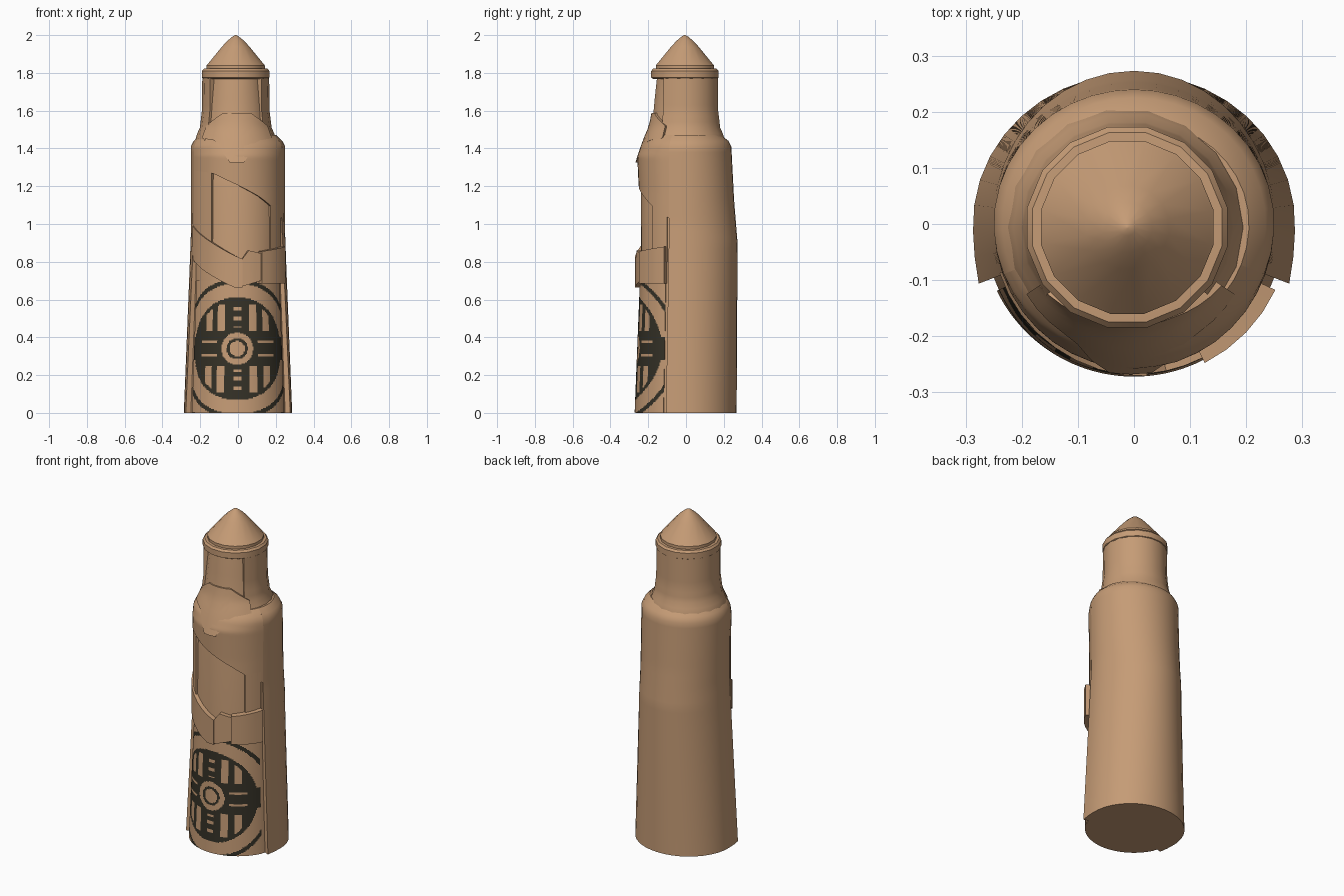
import bpy, bmesh, math
from math import sin, cos, pi, radians, hypot

if "Cube" in bpy.data.objects:
    bpy.data.objects.remove(bpy.data.objects["Cube"])


def material(name, rgb):
    m = bpy.data.materials.new(name)
    m.diffuse_color = (*rgb, 1)
    m.use_nodes = True
    m.node_tree.nodes["Principled BSDF"].inputs["Base Color"].default_value = m.diffuse_color
    return m


TAN = material("tan clay", (0.56, 0.33, 0.18))
DARK = material("dark paint", (0.035, 0.031, 0.02))
HX, HY = -0.012, -0.006          # head axis


def lerp(pts, x):
    """Piecewise linear curve through (x, value) points."""
    if x <= pts[0][0]:
        return pts[0][1]
    for (x0, v0), (x1, v1) in zip(pts, pts[1:]):
        if x <= x1:
            return v0 + (v1 - v0) * (x - x0) / (x1 - x0)
    return pts[-1][1]


def finish(name, bm, angle=32, mats=(TAN,)):
    bmesh.ops.recalc_face_normals(bm, faces=bm.faces)
    for f in bm.faces:
        f.smooth = True
    me = bpy.data.meshes.new(name)
    bm.to_mesh(me)
    bm.free()
    me.set_sharp_from_angle(angle=radians(angle))
    for m in mats:
        me.materials.append(m)
    ob = bpy.data.objects.new(name, me)
    bpy.context.collection.objects.link(ob)
    return ob


def lathe(name, prof, n=16, cx=0, cy=0):
    """Solid of revolution from (radius, z) points."""
    bm = bmesh.new()
    rings = [[bm.verts.new((cx + r * sin(2 * pi * (i + .5) / n),
                            cy - r * cos(2 * pi * (i + .5) / n), z))
              for i in range(n)] for r, z in prof]
    for a, b in zip(rings, rings[1:]):
        for i in range(n):
            j = (i + 1) % n
            bm.faces.new((a[i], a[j], b[j], b[i]))
    bm.faces.new(rings[0])
    bm.faces.new(rings[-1])
    return finish(name, bm)


def shell(name, a0, a1, n, m, zlo, zhi, rad, t, cx=0, cy=0, rule=None):
    """Curved slab round the z axis; angle 0 is the front, + is towards +x."""
    bm = bmesh.new()
    grids = []
    for off in (0, t):
        g = []
        for i in range(n + 1):
            d = a0 + (a1 - a0) * i / n
            a = radians(d)
            lo, hi = zlo(d), zhi(d)
            col = []
            for k in range(m + 1):
                z = lo + (hi - lo) * k / m
                r = rad(d, z) - off
                col.append(bm.verts.new((cx + r * sin(a), cy - r * cos(a), z)))
            g.append(col)
        grids.append(g)
    o, q = grids
    for g in grids:
        for i in range(n):
            for k in range(m):
                f = bm.faces.new((g[i][k], g[i + 1][k], g[i + 1][k + 1], g[i][k + 1]))
                if rule and g is o:
                    d = a0 + (a1 - a0) * (i + .5) / n
                    f.material_index = int(rule(d, f.calc_center_median().z))
    for i in range(n):
        for k in (0, m):
            bm.faces.new((o[i][k], o[i + 1][k], q[i + 1][k], q[i][k]))
    for k in range(m):
        for i in (0, n):
            bm.faces.new((o[i][k], o[i][k + 1], q[i][k + 1], q[i][k]))
    return finish(name, bm, mats=(TAN, DARK) if rule else (TAN,))


def const(v):
    return lambda *_: v


def curve(*pts):
    return lambda d: lerp(pts, d)


# tunic: the inner body
CORE = [(0, .268), (.7, .24), (1.2, .238), (1.42, .215), (1.48, .17)]
lathe("tunic", [(r, z) for z, r in CORE], 48)

# cloak: wraps sides and back, and crosses the chest diagonally
SIDE = [(0, .287), (.8, .255), (1.0, .248), (1.41, .25), (1.44, .235), (1.47, .205)]
FRONT = [(0, .36), (.8, .28), (1.02, .25), (1.18, .25), (1.36, .258), (1.42, .235), (1.47, .2)]
BACK = [(0, .268), (.9, .273), (1.12, .255), (1.41, .24), (1.44, .225), (1.47, .185)]


def cloak_r(d, z):
    c = cos(radians(d))
    return lerp(SIDE, z) * (1 - c * c) + lerp(FRONT if c > 0 else BACK, z) * c * c


shell("cloak_back", 69, 291, 24, 49, const(0), const(1.47), cloak_r, .04)
shell("cloak_chest", -69, 69, 16, 24,
      curve((-69, 1.285), (-32, 1.27), (0, 1.205), (25, 1.15), (50, 1.08), (69, 1.03)),
      const(1.47), cloak_r, .04)

# sleeves hanging beside the chest
shell("left_sleeve", -69, -34, 4, 1, const(.8), const(1.29), const(.25), .03)
shell("right_sleeve", 44, 66, 3, 1, const(.8), const(1.1), const(.249), .03)

# forearm, hand and cuff across the waist
shell("forearm", -70, 5, 8, 2,
      curve((-70, .815), (-45, .755), (-5, .665), (5, .665)),
      curve((-70, .99), (-40, .92), (-5, .835), (5, .815)),
      lambda d, z: lerp([(-70, .255), (-30, .262), (5, .272)], d), .04)
shell("hand", 5, 27, 3, 2, curve((5, .67), (27, .7)), curve((5, .815), (12, .86), (27, .845)),
      const(.268), .04)
shell("cuff", 27, 65, 4, 2, const(.685), curve((27, .855), (65, .88)), const(.278), .05)


# painted round ornament on the lower front
def ornament(d, z):
    s, v = abs(radians(d + 1)) * .255, z - .34
    h, r = abs(v), hypot(s, v)
    if r > .345:
        return r < .368
    if r > .272:
        return h < .06 and s < .29
    if r < .085:
        return .04 < r < .056
    if .09 < h < .23 and r < .252 and min(abs(s - .085), abs(s - .16)) < .021:
        return False
    if abs(h - .035) < .007 and .11 < s < .21:
        return False
    if s < .022 and .11 < h < .24 and h % .05 < .02:
        return False
    return True


shell("front_ornament", -64, 64, 96, 110, const(0.001), const(.7),
      lambda d, z: lerp(CORE, z) + .004, .007, rule=ornament)

# face, hood and beard
lathe("face", [(.2, 1.4), (.172, 1.56), (.163, 1.66), (.15, 1.78)], 16, HX, HY)
HOOD = [(1.42, .22), (1.47, .208), (1.51, .19), (1.6, .179), (1.78, .177)]
shell("hood", 50, 310, 13, 12, const(1.42), const(1.78),
      lambda d, z: lerp(HOOD, z), .03, HX, HY)
BEARD = [(1.33, .268), (1.45, .226), (1.52, .196), (1.585, .183)]
shell("beard", -56, 56, 14, 6,
      curve((-56, 1.455), (-26, 1.44), (-9, 1.325), (9, 1.325), (26, 1.44), (56, 1.455)),
      curve((-56, 1.52), (-24, 1.587), (24, 1.587), (56, 1.52)),
      lambda d, z: lerp(BEARD, z), .04, HX * .5)

# hat: brim band and pointed cap
lathe("hat_brim", [(.17, 1.768), (.182, 1.775), (.182, 1.81), (.172, 1.822), (.14, 1.824)], 16, HX, HY)
lathe("hat_cone", [(.15, 1.815), (.157, 1.823), (.157, 1.84), (.15, 1.848), (.075, 1.938),
                   (.045, 1.97), (.015, 1.994), (.002, 2.0)], 16, HX, HY)
